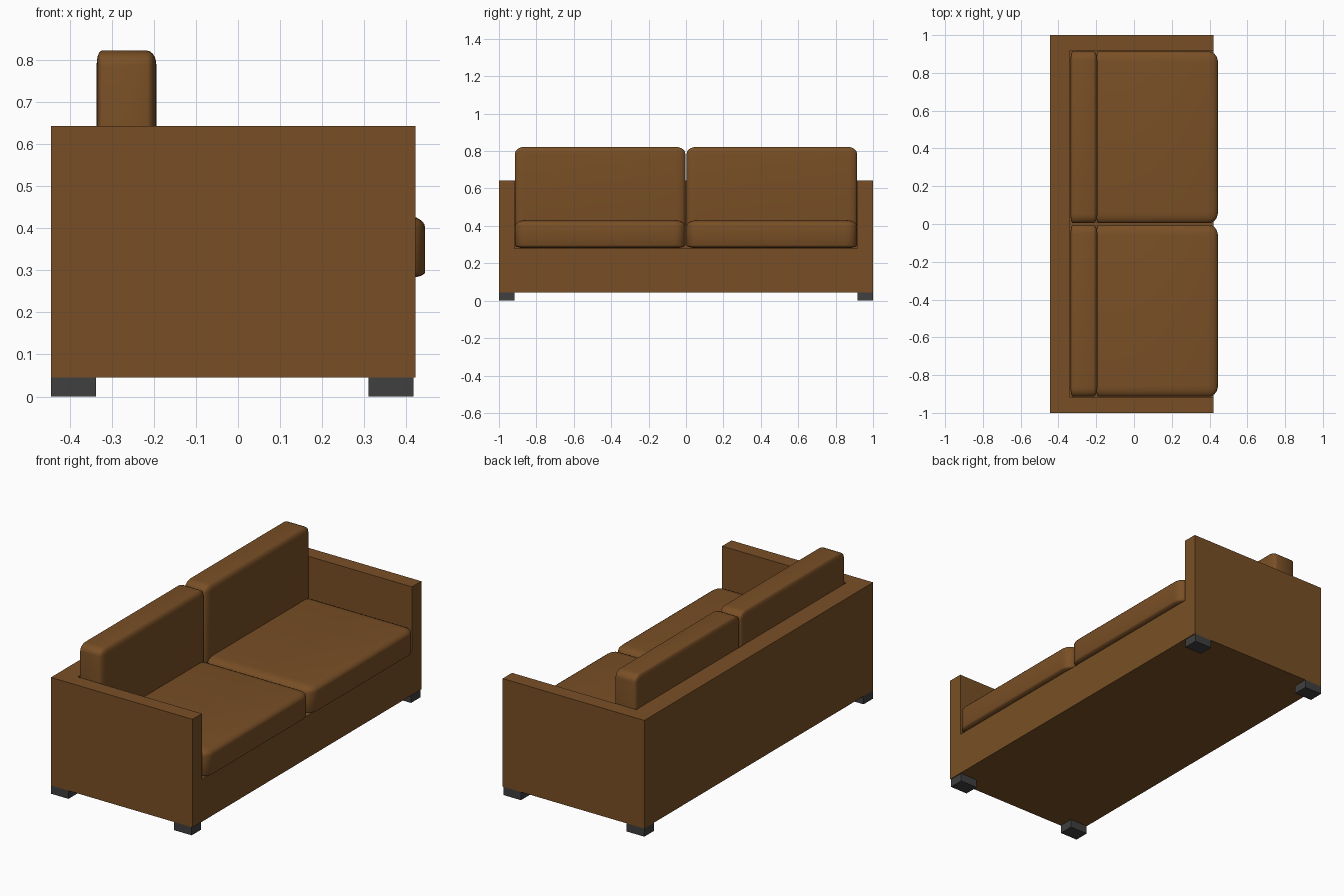
import bpy, bmesh
from mathutils import Vector

if "Cube" in bpy.data.objects:
    bpy.data.objects.remove(bpy.data.objects["Cube"])


def material(name, rgb):
    m = bpy.data.materials.new(name)
    m.diffuse_color = (*rgb, 1)
    m.use_nodes = True
    m.node_tree.nodes["Principled BSDF"].inputs["Base Color"].default_value = m.diffuse_color
    return m


brown = material("brown leather", (0.19, 0.078, 0.019))
dark = material("dark grey", (0.05, 0.05, 0.05))


def finish(bm, name, mat):
    me = bpy.data.meshes.new(name)
    bm.to_mesh(me)
    bm.free()
    me.materials.append(mat)
    ob = bpy.data.objects.new(name, me)
    bpy.context.collection.objects.link(ob)
    return ob


def box(name, lo, hi, mat):
    bm = bmesh.new()
    bmesh.ops.create_cube(bm, size=1)
    for v in bm.verts:
        v.co = Vector(l + (c + 0.5) * (h - l) for c, l, h in zip(v.co, lo, hi))
    return finish(bm, name, mat)


def cushion(name, lo, hi, r_lo, r_hi):
    """Rounded box with its own rounding depth on each of the six sides."""
    bm = bmesh.new()
    bmesh.ops.create_cube(bm, size=2)
    bmesh.ops.bevel(bm, geom=bm.edges[:], offset=0.5, segments=5,
                    profile=0.5, affect='EDGES')
    for v in bm.verts:
        for i in range(3):
            c = v.co[i]
            if c < 0:
                v.co[i] = lo[i] + (c + 1) / 0.5 * r_lo[i]
            else:
                v.co[i] = hi[i] - (1 - c) / 0.5 * r_hi[i]
    ob = finish(bm, name, brown)
    bpy.ops.object.select_all(action='DESELECT')
    ob.select_set(True)
    bpy.context.view_layer.objects.active = ob
    bpy.ops.object.shade_smooth_by_angle(angle=0.7)


# Frame: one block with the seat well cut out between arms and back
frame = box("frame", (-0.445, -1, 0.045), (0.422, 1, 0.643), brown)
well = box("well_cutter", (-0.338, -0.918, 0.28), (0.6, 0.918, 0.9), brown)
well.hide_render = True
cut = frame.modifiers.new("seat well", 'BOOLEAN')
cut.operation = 'DIFFERENCE'
cut.solver = 'EXACT'
cut.object = well
bpy.context.view_layer.objects.active = frame
bpy.ops.object.modifier_apply(modifier=cut.name)
bpy.data.objects.remove(well)

# Seat and back cushions, one pair per side
for side, y0, y1 in (("left", -0.914, -0.004), ("right", 0.004, 0.914)):
    cushion("seat_cushion_" + side, (-0.2, y0, 0.281), (0.445, y1, 0.431),
            (0.01, 0.06, 0.015), (0.05, 0.06, 0.03))
    cushion("back_cushion_" + side, (-0.336, y0, 0.281), (-0.194, y1, 0.822),
            (0.012, 0.05, 0.02), (0.022, 0.05, 0.035))

# Feet under the four corners
for end, x0, x1 in (("back", -0.445, -0.337), ("front", 0.31, 0.417)):
    for side, y0, y1 in (("left", -1, -0.917), ("right", 0.917, 1)):
        box("foot_%s_%s" % (end, side), (x0, y0, 0), (x1, y1, 0.045), dark)
